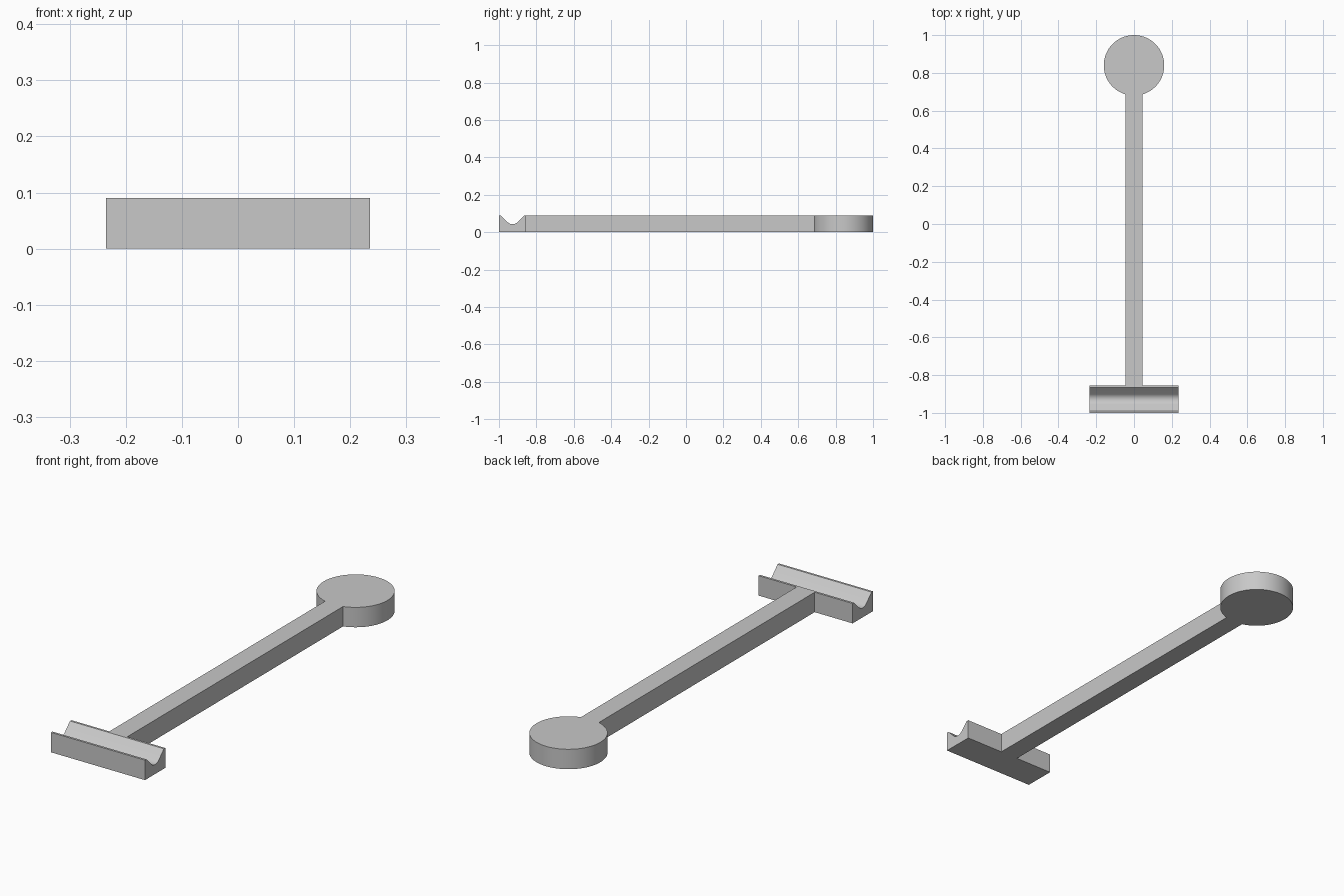
import bpy, bmesh, math

cube = bpy.data.objects.get("Cube")
if cube:
    bpy.data.objects.remove(cube, do_unlink=True)

HEIGHT = 0.09
BAR_X, BAR_BACK = 0.235, -0.855
STEM_X = 0.045
DISC_Y, DISC_R = 0.84, 0.16
GROOVE_Y, GROOVE_HALF, GROOVE_R = -0.9275, 0.0625, 0.037

grey = bpy.data.materials.new("plain grey")
grey.use_nodes = True
grey.diffuse_color = (0.58, 0.58, 0.58, 1)
grey.node_tree.nodes["Principled BSDF"].inputs["Base Color"].default_value = grey.diffuse_color


def prism(name, points, direction):
    """Extrude a closed outline along a direction."""
    bm = bmesh.new()
    face = bm.faces.new([bm.verts.new(p) for p in points])
    out = bmesh.ops.extrude_face_region(bm, geom=[face])
    verts = [g for g in out["geom"] if isinstance(g, bmesh.types.BMVert)]
    bmesh.ops.translate(bm, verts=verts, vec=direction)
    bmesh.ops.recalc_face_normals(bm, faces=bm.faces)
    mesh = bpy.data.meshes.new(name)
    bm.to_mesh(mesh)
    bm.free()
    mesh.materials.append(grey)
    obj = bpy.data.objects.new(name, mesh)
    bpy.context.collection.objects.link(obj)
    return obj


# Outline: crossbar, stem and round end in one piece
half = [(BAR_X, -1), (BAR_X, BAR_BACK), (STEM_X, BAR_BACK)]
start = -math.pi / 2 + math.asin(STEM_X / DISC_R)
steps = 40
for i in range(steps + 1):
    a = start + (math.pi / 2 - start) * i / steps
    half.append((DISC_R * math.cos(a), DISC_Y + DISC_R * math.sin(a)))
outline = half[:-1] + [(0, 1)] + [(-x, y) for x, y in reversed(half[:-1])]
body = prism("handle_with_crossbar", [(x, y, 0) for x, y in outline], (0, 0, HEIGHT))

# V groove with a rounded bottom along the crossbar
center_z = HEIGHT - GROOVE_HALF + GROOVE_R * math.sqrt(2)
top = HEIGHT + 0.05
profile = [(-GROOVE_HALF, top), (-GROOVE_HALF, HEIGHT)]
for i in range(13):
    a = math.radians(225 + 90 * i / 12)
    profile.append((GROOVE_R * math.cos(a), center_z + GROOVE_R * math.sin(a)))
profile += [(GROOVE_HALF, HEIGHT), (GROOVE_HALF, top)]
cutter = prism("groove_cutter", [(-0.3, GROOVE_Y + y, z) for y, z in profile], (0.6, 0, 0))

cut = body.modifiers.new("groove", 'BOOLEAN')
cut.operation = 'DIFFERENCE'
cut.solver = 'EXACT'
cut.object = cutter
for o in bpy.context.selected_objects:
    o.select_set(False)
bpy.context.view_layer.objects.active = body
body.select_set(True)
bpy.ops.object.modifier_apply(modifier=cut.name)
bpy.data.objects.remove(cutter, do_unlink=True)
bpy.ops.object.shade_smooth_by_angle(angle=math.radians(30))
